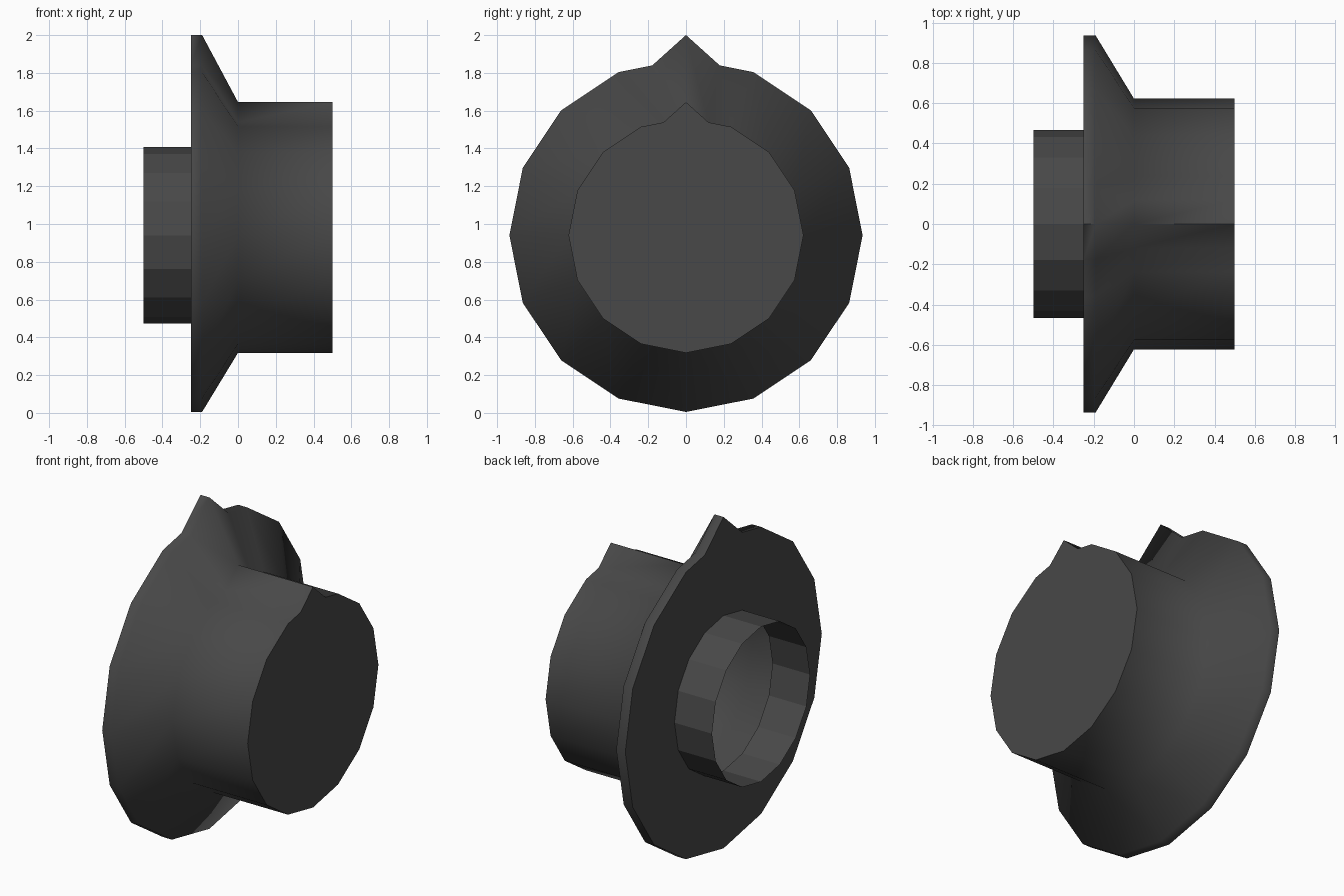
import bpy, math

if "Cube" in bpy.data.objects:
    bpy.data.objects.remove(bpy.data.objects["Cube"])

SIDES = 16
CZ = 0.94          # height of the knob axis

grey = bpy.data.materials.new("dark grey")
grey.diffuse_color = (0.065, 0.065, 0.065, 1)
grey.use_nodes = True
grey.node_tree.nodes["Principled BSDF"].inputs["Base Color"].default_value = grey.diffuse_color


def ring(x, r, pointer=False):
    """16-sided loop around the x axis, optionally with a pointer tip on top."""
    pts = []
    for i in range(SIDES):
        a = 2 * math.pi * i / SIDES
        pts.append((x, r * math.sin(a), CZ + r * math.cos(a)))
    if pointer:
        def mid(p, q):
            return tuple((u + v) / 2 for u, v in zip(p, q))
        left, right = mid(pts[0], pts[-1]), mid(pts[0], pts[1])
        tip = (x, 0, CZ + r * 1.134)
        pts = [tip, right] + pts[1:] + [left]
    return pts


def loft(name, loops, cap_end=False):
    """Bridge equal loops listed from -x to +x; normals point outwards."""
    n = len(loops[0])
    verts = [p for loop in loops for p in loop]
    faces = []
    for k in range(len(loops) - 1):
        for i in range(n):
            j = (i + 1) % n
            faces.append((k * n + i, (k + 1) * n + i, (k + 1) * n + j, k * n + j))
    if cap_end:
        base = (len(loops) - 1) * n
        faces.append([base + i for i in reversed(range(n))])
    me = bpy.data.meshes.new(name)
    me.from_pydata(verts, [], faces)
    me.materials.append(grey)
    ob = bpy.data.objects.new(name, me)
    bpy.context.collection.objects.link(ob)
    return ob


# Knob: flange rim, cone and grip with closed front, pointer ridge on top
knob = loft("knob_body", [ring(x, r, True) for x, r in
            [(-0.25, 0.935), (-0.19, 0.935), (0.0, 0.622), (0.5, 0.622)]], True)

# Flange back plate: from the outer edge in to the hollow stem opening
outer = ring(-0.25, 0.935, True)
inner = ring(-0.25, 0.467)
inner = [inner[0], inner[0]] + inner[1:] + [inner[0]]
plate = loft("flange_back", [inner, outer])

# Stem: open flat-sided tube
stem = loft("stem_tube", [ring(-0.5, 0.467), ring(-0.25, 0.467)])

# Tidy the plate's doubled points and face it towards -x
import bmesh
bm = bmesh.new()
bm.from_mesh(plate.data)
bmesh.ops.remove_doubles(bm, verts=bm.verts, dist=1e-5)
bm.normal_update()
bmesh.ops.reverse_faces(bm, faces=[f for f in bm.faces if f.normal.x > 0])
bm.to_mesh(plate.data)
bm.free()

# Make the knob's normals outward and shade it smooth except at hard edges
bm = bmesh.new()
bm.from_mesh(knob.data)
bmesh.ops.recalc_face_normals(bm, faces=bm.faces)
cap = max(bm.faces, key=lambda f: f.calc_center_median().x)
if cap.normal.x < 0:
    bmesh.ops.reverse_faces(bm, faces=bm.faces)
bm.to_mesh(knob.data)
bm.free()
bpy.ops.object.select_all(action='DESELECT')
knob.select_set(True)
bpy.context.view_layer.objects.active = knob
bpy.ops.object.shade_smooth_by_angle(angle=math.radians(65))
